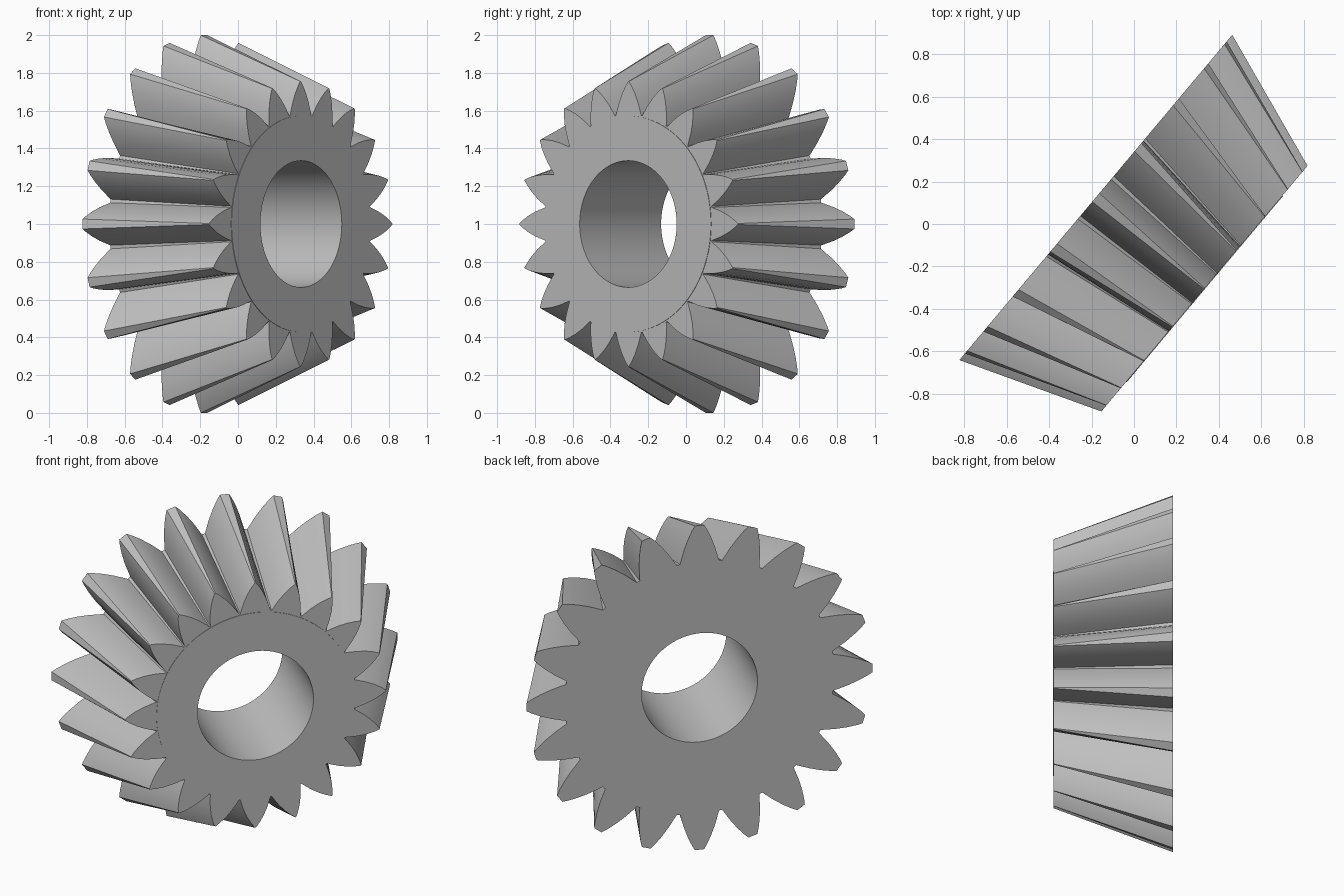
import bpy, bmesh, math
from mathutils import Matrix, Vector

cube = bpy.data.objects.get("Cube")
if cube:
    bpy.data.objects.remove(cube, do_unlink=True)

TEETH = 20
WIDTH = 0.671
BORE = 0.335
HUB = 0.572

steel = bpy.data.materials.new("plain grey")
steel.use_nodes = True
colour = (0.52, 0.52, 0.52, 1)
steel.diffuse_color = colour
steel.node_tree.nodes["Principled BSDF"].inputs["Base Color"].default_value = colour

# Half tooth profiles, root to tip: (radius, half angle in degrees)
back_half = [(0.78, 8.3), (0.81, 7.4), (0.86, 6.0), (0.92, 4.2), (0.97, 2.6), (1.0, 1.5)]
front_half = [(0.58, 8.7), (0.605, 7.6), (0.645, 5.9), (0.69, 3.8), (0.73, 1.7), (0.755, 0.2)]


def tooth_outline(half):
    """Full gear outline as (radius, angle) pairs."""
    tooth = [(r, -a) for r, a in half] + [(r, a) for r, a in reversed(half)]
    return [(r, math.radians(a + 360 * k / TEETH)) for k in range(TEETH) for r, a in tooth]


def circle(radius, count):
    return [(radius, math.tau * (i - 5.5) / count) for i in range(count)]


back = tooth_outline(back_half)
front = tooth_outline(front_half)
n = len(back)

# Closed chain of rings: back face, teeth, front face with raised hub, bore
rings = [
    (circle(BORE, n), 0),
    (back, 0),
    (front, WIDTH - 0.003),
    (circle(HUB, n), WIDTH - 0.003),
    (circle(HUB, n), WIDTH),
    (circle(BORE, n), WIDTH),
]

bm = bmesh.new()
loops = [[bm.verts.new((r * math.cos(t), r * math.sin(t), h)) for r, t in ring]
         for ring, h in rings]
for a, b in zip(loops, loops[1:] + loops[:1]):
    for i in range(n):
        j = (i + 1) % n
        bm.faces.new((a[i], a[j], b[j], b[i]))
bmesh.ops.recalc_face_normals(bm, faces=bm.faces)

# Stand the gear on its rim with its axis turned in plan
turn = math.radians(50)
across = Vector((math.cos(turn), math.sin(turn), 0))
axis = Vector((math.sin(turn), -math.cos(turn), 0))
frame = Matrix((across, Vector((0, 0, 1)), axis)).transposed().to_4x4()
bm.transform(Matrix.Translation((-0.18, 0.125, 1)) @ frame)

mesh = bpy.data.meshes.new("bevel_gear")
bm.to_mesh(mesh)
bm.free()
mesh.materials.append(steel)
gear = bpy.data.objects.new("bevel_gear", mesh)
bpy.context.collection.objects.link(gear)

bpy.ops.object.select_all(action="DESELECT")
gear.select_set(True)
bpy.context.view_layer.objects.active = gear
bpy.ops.object.shade_smooth_by_angle(angle=math.radians(25))
